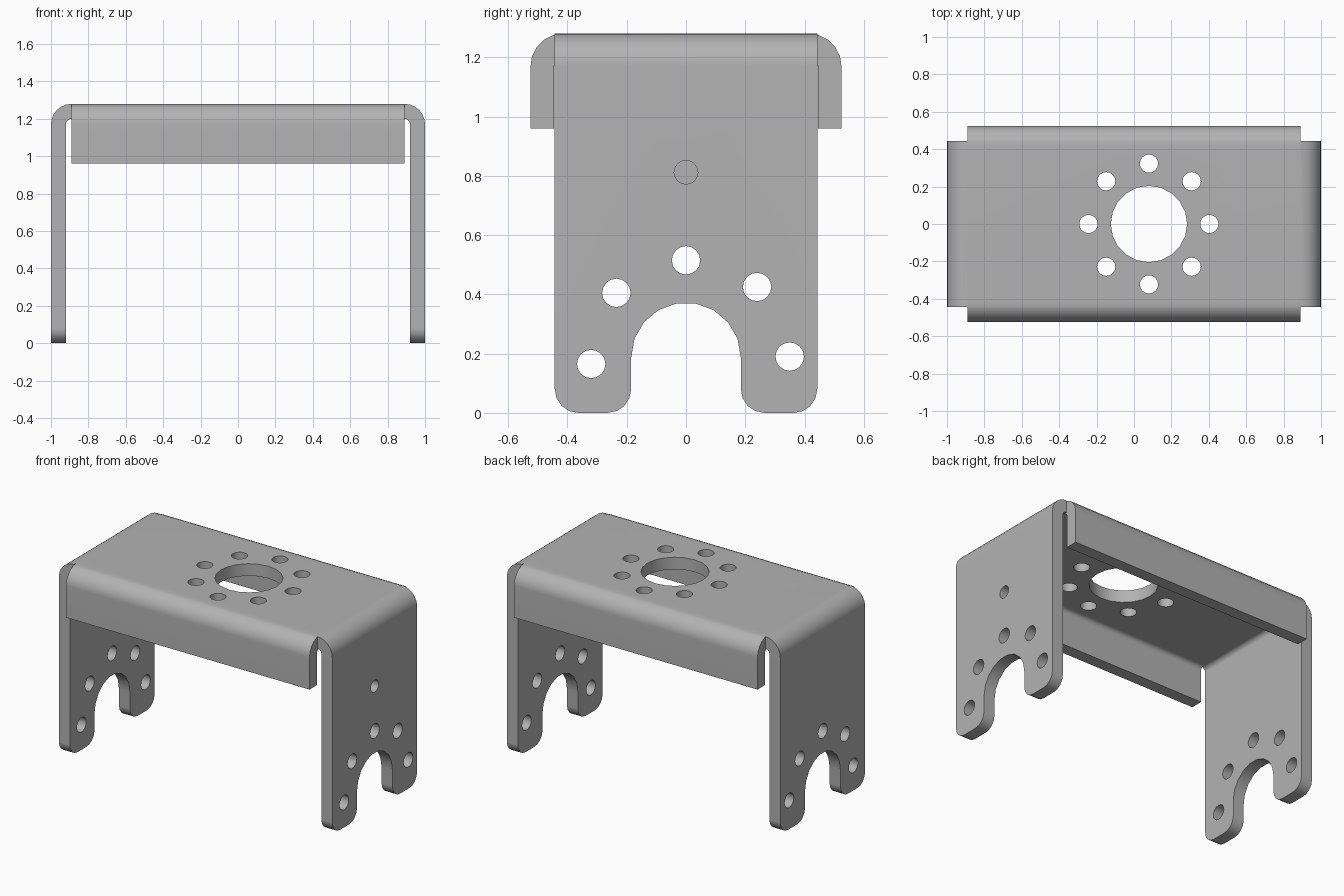
import bpy, bmesh
from math import sin, cos, pi, radians
from mathutils import Vector

if "Cube" in bpy.data.objects:
    bpy.data.objects.remove(bpy.data.objects["Cube"], do_unlink=True)

HEIGHT, SHEET = 1.28, 0.08
R_OUT, R_IN = 0.11, 0.03
BEND_X, BEND_Y = 0.89, 0.415      # where the bends begin
LEG_HALF, SLOT_HALF, CORNER = 0.443, 0.185, 0.08

metal = bpy.data.materials.new("grey_metal")
metal.use_nodes = True
metal.diffuse_color = (0.45, 0.45, 0.45, 1)
metal.node_tree.nodes["Principled BSDF"].inputs["Base Color"].default_value = (0.45, 0.45, 0.45, 1)


def arc(cx, cy, r, start, end, steps):
    angles = [radians(start + (end - start) * i / steps) for i in range(steps + 1)]
    return [(cx + r * cos(a), cy + r * sin(a)) for a in angles]


def prism(name, outline, axis, lo, hi):
    """Extrude a 2D outline along an axis; the outline lies in the other two axes."""
    place = {"x": lambda u, v, d: (d, u, v),
             "y": lambda u, v, d: (u, d, v),
             "z": lambda u, v, d: (u, v, d)}[axis]
    bm = bmesh.new()
    face = bm.faces.new([bm.verts.new(place(u, v, lo)) for u, v in outline])
    moved = bmesh.ops.extrude_face_region(bm, geom=[face])["geom"]
    bmesh.ops.translate(bm, vec=Vector(place(0, 0, hi - lo)),
                        verts=[g for g in moved if isinstance(g, bmesh.types.BMVert)])
    bmesh.ops.recalc_face_normals(bm, faces=bm.faces)
    mesh = bpy.data.meshes.new(name)
    bm.to_mesh(mesh)
    bm.free()
    mesh.materials.append(metal)
    obj = bpy.data.objects.new(name, mesh)
    bpy.context.collection.objects.link(obj)
    return obj


def combine(target, tool, operation):
    """Apply a boolean and discard the tool object."""
    mod = target.modifiers.new("combine", "BOOLEAN")
    mod.object, mod.operation, mod.solver = tool, operation, "EXACT"
    bpy.context.view_layer.objects.active = target
    bpy.ops.object.modifier_apply(modifier=mod.name)
    bpy.data.objects.remove(tool, do_unlink=True)


def drill(target, axis, u, v, r, lo, hi, sides=16):
    hole = prism("hole_cutter", arc(u, v, r, 0, 360, sides)[:-1], axis, lo, hi)
    combine(target, hole, "DIFFERENCE")


def bent_end(bend, bottom, steps):
    """Outer then inner path of a sheet bent down at the positive end."""
    z = HEIGHT - R_OUT
    outer = arc(bend, z, R_OUT, 90, 0, steps) + [(bend + R_OUT, bottom)]
    inner = [(bend + R_IN, bottom)] + arc(bend, z, R_IN, 0, 90, steps)
    return outer, inner


# Top plate with the two side flanges
outer, inner = bent_end(BEND_Y, 0.96, 5)
half = outer + inner
other = [(-y, z) for y, z in reversed(half)]
bracket = prism("bracket", half + other, "x", -BEND_X, BEND_X)

# Leg silhouette: rounded feet around a round-topped slot
foot = (arc(LEG_HALF - CORNER, CORNER, CORNER, 0, -90, 4)
        + arc(SLOT_HALF + CORNER, CORNER, CORNER, -90, -180, 4))
slot = arc(0, 0.187, SLOT_HALF, 0, 180, 9)
silhouette = ([(LEG_HALF, HEIGHT + 0.1)] + foot + slot
              + [(-y, z) for y, z in reversed(foot)] + [(-LEG_HALF, HEIGHT + 0.1)])

# Bent legs, trimmed to the silhouette and joined to the plate
outer, inner = bent_end(BEND_X, -0.05, 6)
for side in (1, -1):
    leg = prism("leg", [(side * x, z) for x, z in outer + inner], "y", -0.5, 0.5)
    trim = prism("leg_trim", silhouette, "x", -1.2, 1.2)
    combine(leg, trim, "INTERSECT")
    combine(bracket, leg, "UNION")

# Mounting holes through both legs, and a small pivot hole in the left leg
for y, z in ((0, 0.515), (-0.235, 0.405), (0.24, 0.425), (-0.32, 0.165), (0.35, 0.19)):
    drill(bracket, "x", y, z, 0.048, -1.2, 1.2)
drill(bracket, "x", 0, 0.812, 0.04, 0.8, 1.2)

# Central opening and its ring of holes in the plate
drill(bracket, "z", 0.08, 0, 0.204, 1.1, 1.4, 20)
for i in range(8):
    a = i * pi / 4
    drill(bracket, "z", 0.08 + 0.323 * cos(a), 0.323 * sin(a), 0.049, 1.1, 1.4)

# Smooth bends with crisp cut edges
bpy.ops.object.select_all(action="DESELECT")
bracket.select_set(True)
bpy.context.view_layer.objects.active = bracket
bpy.ops.object.shade_smooth_by_angle(angle=radians(30))
weighted = bracket.modifiers.new("even_shading", "WEIGHTED_NORMAL")
weighted.keep_sharp = True
